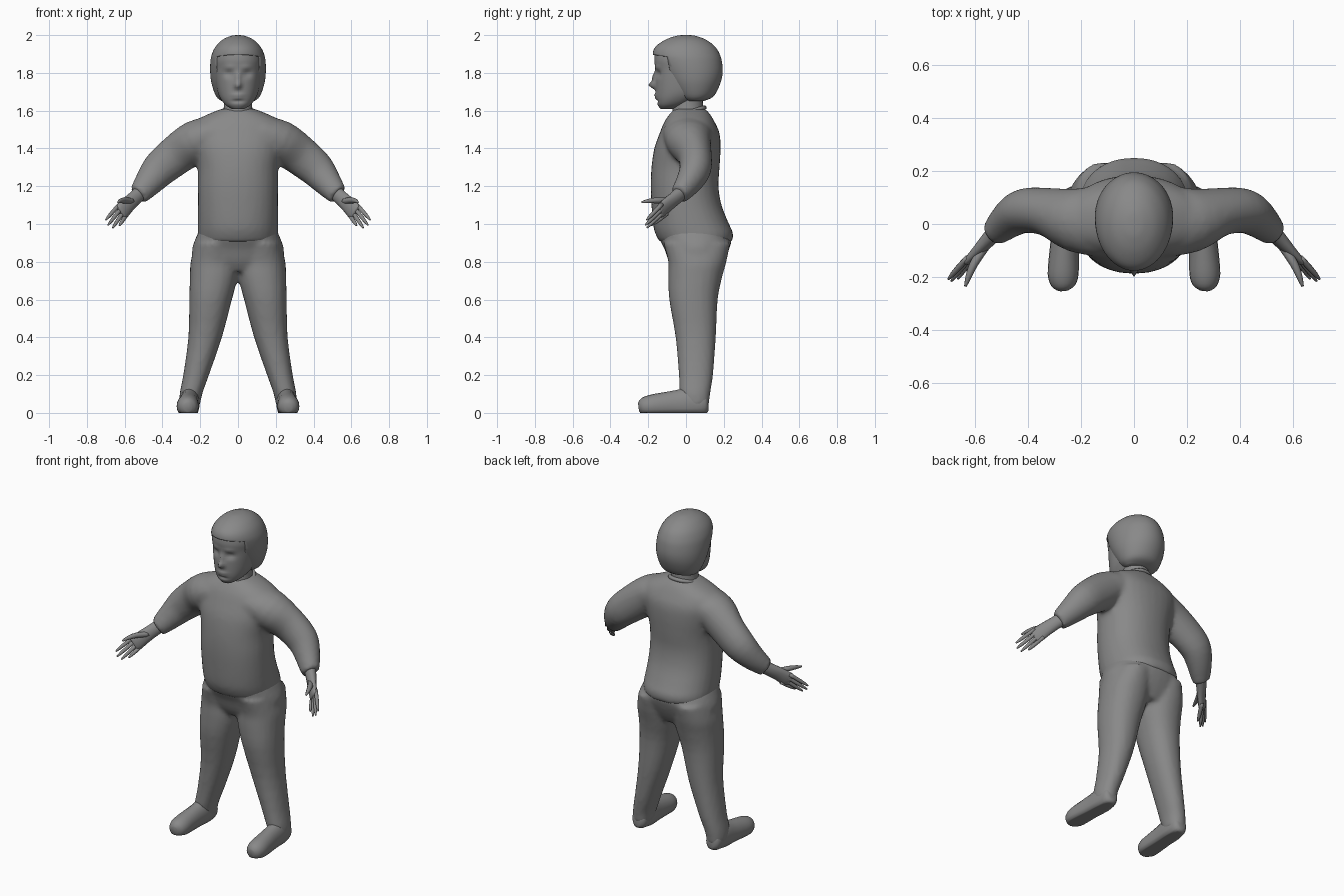
import bpy, bmesh, math
from mathutils import Vector

if "Cube" in bpy.data.objects:
    bpy.data.objects.remove(bpy.data.objects["Cube"])

grey = bpy.data.materials.new("dark_grey")
grey.diffuse_color = (.25, .25, .25, 1)
grey.use_nodes = True
grey.node_tree.nodes["Principled BSDF"].inputs["Base Color"].default_value = grey.diffuse_color


def refine(rows, k):
    """Catmull-Rom resampling of a list of number rows."""
    out = []
    for i in range(len(rows) - 1):
        a, b, c, d = (rows[max(i - 1, 0)], rows[i], rows[i + 1], rows[min(i + 2, len(rows) - 1)])
        for j in range(k):
            t = j / k
            out.append([0.5 * (2 * q + (r - p) * t + (2 * p - 5 * q + 4 * r - s) * t * t
                               + (3 * q - p - 3 * r + s) * t ** 3) for p, q, r, s in zip(a, b, c, d)])
    return out + [list(rows[-1])]


def skin(bm, rings):
    vs = [[bm.verts.new(p) for p in r] for r in rings]
    n = len(vs[0])
    for a, b in zip(vs, vs[1:]):
        for i in range(n):
            j = (i + 1) % n
            bm.faces.new((a[i], a[j], b[j], b[i]))
    bm.faces.new(vs[0][::-1])
    bm.faces.new(vs[-1])


def power(v, e):
    return math.copysign(abs(v) ** e, v)


def loft(bm, rows, s=1, n=24, k=3, p=2.2):
    """Stacked ovals; each row is z, centre x, half width, front y, back y."""
    rings = []
    for z, cx, hw, y0, y1 in refine(rows, k):
        ang = [2 * math.pi * i / n for i in range(n)]
        rings.append([Vector((s * (cx + hw * power(math.cos(a), 2 / p)),
                              (y0 + y1) / 2 + (y1 - y0) / 2 * power(math.sin(a), 2 / p), z)) for a in ang])
    skin(bm, rings)


def tube(bm, rows, wide, s=1, n=12, k=3):
    """Tube along a path; each row is x, y, z, radius along 'wide', other radius."""
    rows = refine(rows, k)
    pts = [Vector(r[:3]) for r in rows]
    rings = []
    for i, r in enumerate(rows):
        t = (pts[min(i + 1, len(pts) - 1)] - pts[max(i - 1, 0)]).normalized()
        u = Vector(wide)
        u = (u - t * u.dot(t)).normalized()
        v = t.cross(u)
        ring = []
        for j in range(n):
            a = 2 * math.pi * j / n
            q = pts[i] + u * (r[3] * math.cos(a)) + v * (r[4] * math.sin(a))
            ring.append(Vector((s * q.x, q.y, q.z)))
        rings.append(ring)
    skin(bm, rings)


def finish(bm, name, voxel=0, smooth=4):
    bmesh.ops.recalc_face_normals(bm, faces=bm.faces)
    for f in bm.faces:
        f.smooth = True
    me = bpy.data.meshes.new(name)
    bm.to_mesh(me)
    bm.free()
    me.materials.append(grey)
    ob = bpy.data.objects.new(name, me)
    bpy.context.collection.objects.link(ob)
    if voxel:
        m = ob.modifiers.new("blend", 'REMESH')
        m.mode, m.voxel_size, m.use_smooth_shade = 'VOXEL', voxel, True
        m = ob.modifiers.new("soften", 'SMOOTH')
        m.factor, m.iterations = 0.5, smooth
    return ob


# Sweater: torso and both sleeves blended together
bm = bmesh.new()
loft(bm, [(0.905, 0, .21, -.14, .245), (0.95, 0, .213, -.163, .25), (1.0, 0, .213, -.175, .228),
          (1.1, 0, .212, -.183, .188), (1.2, 0, .212, -.187, .172), (1.3, 0, .214, -.183, .178),
          (1.4, 0, .235, -.168, .183), (1.48, 0, .25, -.14, .178), (1.54, 0, .235, -.115, .152),
          (1.585, 0, .15, -.085, .125), (1.61, 0, .085, -.06, .10)], n=32)
for s in (1, -1):
    tube(bm, [(.12, .01, 1.485, .09, .135), (.22, .015, 1.44, .112, .122), (.32, .045, 1.37, .107, .092),
              (.41, .05, 1.295, .097, .085), (.465, .02, 1.23, .08, .072), (.51, -.02, 1.175, .063, .056),
              (.53, -.035, 1.155, .056, .047)], (1, 0, 1), s, n=20)
finish(bm, "sweater", .014, 5)

# Collar rim
bpy.ops.mesh.primitive_torus_add(major_segments=28, minor_segments=8, major_radius=.086,
                                 minor_radius=.012, location=(0, .004, 1.587), rotation=(.3, 0, 0))
collar = bpy.context.object
collar.name = "collar"
collar.scale.y = 1.12
collar.data.materials.append(grey)
bpy.ops.object.shade_smooth()

# Trousers: hips and both legs blended together
bm = bmesh.new()
loft(bm, [(.75, 0, .20, -.06, .17), (.80, 0, .238, -.09, .20), (.87, 0, .243, -.115, .23),
          (.93, 0, .222, -.145, .24), (.99, 0, .195, -.15, .20)], n=32)
for s in (1, -1):
    loft(bm, [(.03, .255, .052, -.01, .12), (.1, .249, .06, -.033, .128), (.2, .222, .068, -.038, .143),
              (.4, .174, .089, -.055, .158), (.6, .145, .113, -.089, .168), (.72, .128, .127, -.094, .192),
              (.8, .124, .127, -.094, .214), (.9, .115, .112, -.12, .235)], s)
finish(bm, "trousers", .014, 3)

# Shoes: tubes from heel to toe, flattened on the ground
for s, side in ((1, "left"), (-1, "right")):
    bm = bmesh.new()
    tube(bm, [(.255, .118, .045, .022, .03), (.255, .10, .045, .045, .06), (.256, .03, .05, .053, .085),
              (.26, -.05, .045, .053, .075), (.264, -.12, .04, .056, .068), (.267, -.19, .035, .058, .06),
              (.267, -.232, .032, .045, .046), (.266, -.25, .03, .02, .024)], (1, 0, 0), s, n=20)
    for v in bm.verts:
        v.co.z = max(v.co.z, 0)
    finish(bm, side + "_shoe")

    # Hand: palm, four fingers and thumb
    bm = bmesh.new()
    across = (-.67, .45, -.6)
    tube(bm, [(.50, -.01, 1.18, .042, .036), (.54, -.05, 1.143, .040, .030), (.58, -.095, 1.105, .043, .023),
              (.612, -.13, 1.07, .046, .018), (.622, -.142, 1.06, .038, .012)], across, s)
    for f, tip in enumerate([(.70, -.208, 1.022), (.688, -.215, .994), (.663, -.207, .98), (.628, -.185, .992)]):
        a = Vector((.642 - .016 * f, -.143 + .009 * f, 1.088 - .015 * f))
        b = Vector(tip)
        rows = [(*a.lerp(b, t), r, r) for t, r in ((-.25, .011), (.3, .0115), (.75, .009), (1, .004))]
        tube(bm, rows, across, s, n=8, k=2)
    tube(bm, [(.56, -.085, 1.12, .017, .017), (.60, -.145, 1.125, .016, .016),
              (.622, -.195, 1.122, .012, .012), (.635, -.235, 1.115, .005, .005)], (0, 0, 1), s, n=8)
    finish(bm, side + "_hand")

# Neck
bm = bmesh.new()
loft(bm, [(1.56, 0, .085, -.075, .10), (1.63, 0, .074, -.07, .09), (1.72, 0, .074, -.06, .09)], p=2)
finish(bm, "neck")

# Face: smooth head with soft bumps (x, z, depth, x spread, z spread)
bm = bmesh.new()
loft(bm, [(1.61, 0, .035, -.135, -.06), (1.63, 0, .066, -.150, 0), (1.66, 0, .09, -.157, .06),
          (1.70, 0, .108, -.16, .12), (1.76, 0, .12, -.161, .15), (1.82, 0, .126, -.161, .16),
          (1.87, 0, .128, -.168, .16), (1.92, 0, .115, -.155, .15), (1.96, 0, .08, -.10, .11)],
     n=64, k=5)
bumps = [(0, 1.735, -.036, .016, .018), (0, 1.775, -.018, .012, .03), (.048, 1.795, .015, .024, .017),
         (-.048, 1.795, .015, .024, .017), (.045, 1.83, -.006, .03, .012), (-.045, 1.83, -.006, .03, .012),
         (0, 1.683, -.010, .03, .008), (0, 1.667, -.007, .025, .007), (0, 1.65, .008, .03, .008)]
for v in bm.verts:
    if v.co.y < -.04:
        x, z = v.co.x, v.co.z
        v.co.y += sum(d * math.exp(-((x - bx) / sx) ** 2 - ((z - bz) / sz) ** 2) for bx, bz, d, sx, sz in bumps)
finish(bm, "face")

# Hair: bowl-shaped cap with a clean opening cut for the face
bm = bmesh.new()
loft(bm, [(1.65, 0, .085, 0, .09), (1.675, 0, .115, -.05, .145), (1.74, 0, .139, -.10, .18),
          (1.80, 0, .147, -.135, .194), (1.86, 0, .146, -.165, .19), (1.90, 0, .138, -.176, .178),
          (1.94, 0, .118, -.16, .153), (1.975, 0, .083, -.11, .107), (1.995, 0, .04, -.055, .055),
          (2.0, 0, .01, -.02, .02)], n=56, k=4, p=2)
bmesh.ops.recalc_face_normals(bm, faces=bm.faces)
cuts = [(Vector((0, -.12, 1.888)), Vector((0, -.15, -1))), (Vector((0, -.075, 1.75)), Vector((0, -1, -.18)))]
for co, no in cuts:
    bmesh.ops.bisect_plane(bm, geom=bm.verts[:] + bm.edges[:] + bm.faces[:], plane_co=co, plane_no=no)
face_opening = [f for f in bm.faces if all((f.calc_center_median() - co).dot(no) > 0 for co, no in cuts)]
bmesh.ops.delete(bm, geom=face_opening, context='FACES')
hair = finish(bm, "hair")
m = hair.modifiers.new("thickness", 'SOLIDIFY')
m.thickness, m.offset = .025, -1
